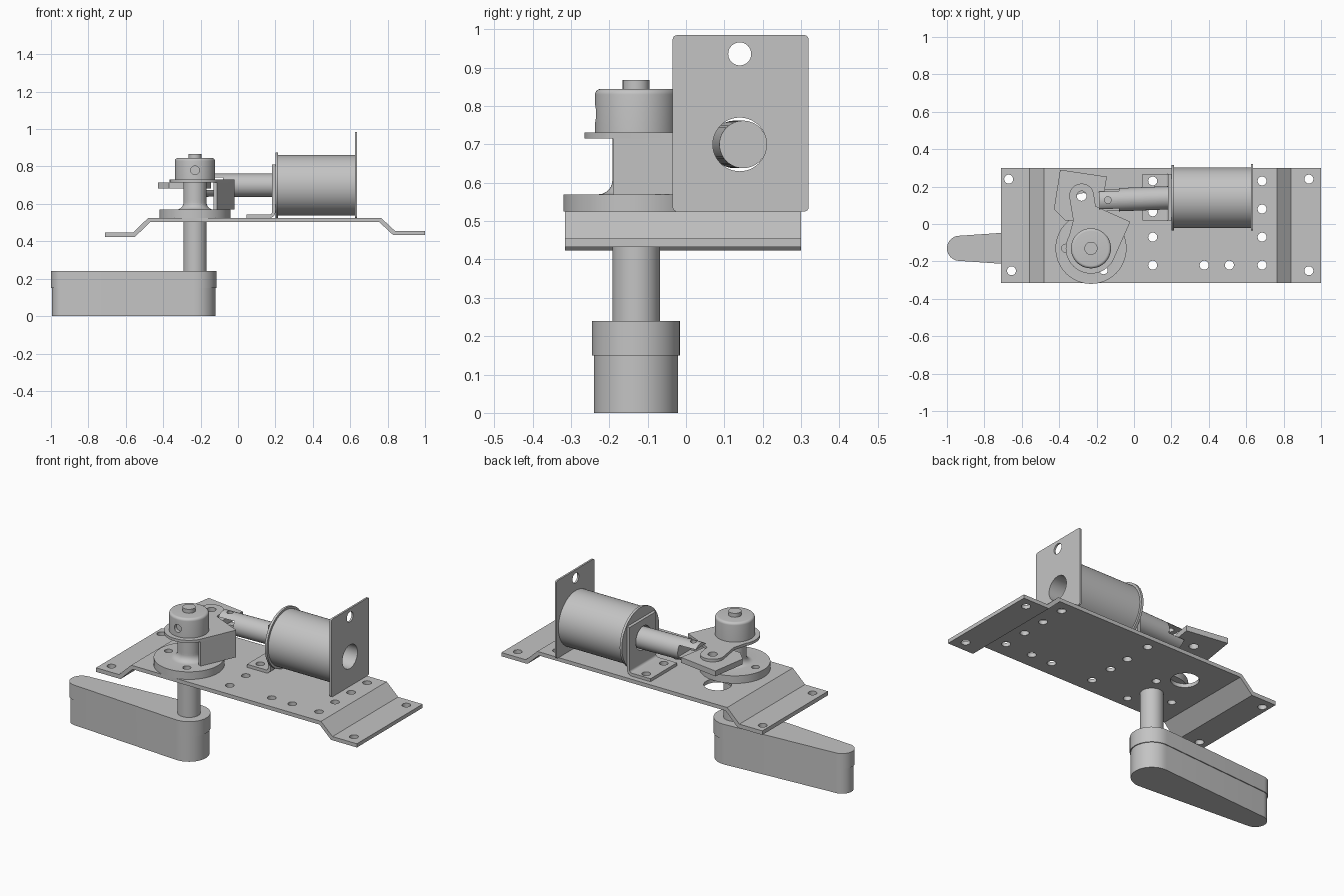
import bpy, bmesh
from math import pi, cos, sin, radians
from mathutils import Vector, Matrix

old = bpy.data.objects.get("Cube")
if old:
    bpy.data.objects.remove(old, do_unlink=True)

steel = bpy.data.materials.new("light_grey_metal")
steel.use_nodes = True
GREY = (0.55, 0.55, 0.55, 1)
steel.diffuse_color = GREY
steel.node_tree.nodes["Principled BSDF"].inputs["Base Color"].default_value = GREY


def finish(name, bm):
    """Turn a bmesh into a shaded, coloured object."""
    bmesh.ops.recalc_face_normals(bm, faces=bm.faces)
    me = bpy.data.meshes.new(name)
    bm.to_mesh(me)
    bm.free()
    ob = bpy.data.objects.new(name, me)
    bpy.context.collection.objects.link(ob)
    me.materials.append(steel)
    return ob


def prism(name, outline, lo, hi, axis="z"):
    """Extrude an outline along z, or an x-z profile along y."""
    def place(p, h):
        return (p[0], p[1], h) if axis == "z" else (p[0], h, p[1])
    bm = bmesh.new()
    face = bm.faces.new([bm.verts.new(place(p, lo)) for p in outline])
    ext = bmesh.ops.extrude_face_region(bm, geom=[face])
    shift = Vector(place((0, 0), hi - lo))
    bmesh.ops.translate(bm, vec=shift, verts=[v for v in ext["geom"] if isinstance(v, bmesh.types.BMVert)])
    return finish(name, bm)


def box(name, x0, x1, y0, y1, z0, z1):
    return prism(name, [(x0, y0), (x1, y0), (x1, y1), (x0, y1)], z0, z1)


def rod(name, a, b, r, seg=48):
    """Cylinder between two points."""
    a, b = Vector(a), Vector(b)
    d = b - a
    mat = Matrix.Translation((a + b) / 2) @ d.to_track_quat("Z", "Y").to_matrix().to_4x4()
    bm = bmesh.new()
    bmesh.ops.create_cone(bm, cap_ends=True, segments=seg, radius1=r, radius2=r, depth=d.length, matrix=mat)
    return finish(name, bm)


def lathe(name, profile, x, y, seg=64):
    """Spin an (r, z) profile about a vertical axis."""
    bm = bmesh.new()
    vs = [bm.verts.new((x + r, y, z)) for r, z in profile]
    edges = [bm.edges.new(p) for p in zip(vs, vs[1:])]
    bmesh.ops.spin(bm, geom=vs + edges, cent=(x, y, 0), axis=(0, 0, 1), angle=2 * pi, steps=seg)
    bmesh.ops.remove_doubles(bm, verts=bm.verts, dist=1e-5)
    return finish(name, bm)


def arc(cx, cy, r, a0, a1, n=24):
    return [(cx + r * cos(radians(a0 + (a1 - a0) * i / n)),
             cy + r * sin(radians(a0 + (a1 - a0) * i / n))) for i in range(n + 1)]


def cut(ob, cutters):
    """Subtract cutters, then discard them."""
    bpy.context.view_layer.objects.active = ob
    for c in cutters:
        c.hide_render = True
        m = ob.modifiers.new("cut", "BOOLEAN")
        m.operation, m.solver, m.object = "DIFFERENCE", "EXACT", c
        bpy.ops.object.modifier_apply(modifier=m.name)
        bpy.data.objects.remove(c, do_unlink=True)


def drill(ob, spots, r, z0=0.3, z1=1.0):
    cut(ob, [rod("drill", (x, y, z0), (x, y, z1), r, 24) for x, y in spots])


SX, SY = -0.23, -0.13          # shaft axis
CY, CZ = 0.14, 0.70            # coil axis
flange_holes = [(SX + 0.135 * cos(a), SY + 0.135 * sin(a)) for a in (pi / 3, pi, -pi / 3)]
foot_holes = [(0.10, 0.23), (0.10, 0.065)]

# Stepped mounting plate
top = [(-0.71, 0.448), (-0.56, 0.448), (-0.48, 0.525), (0.765, 0.525), (0.84, 0.455), (1.0, 0.455)]
under = [(1.0, 0.433), (0.83, 0.433), (0.755, 0.503), (-0.47, 0.503), (-0.55, 0.424), (-0.71, 0.424)]
plate = prism("mounting_plate", top + under, -0.315, 0.30, "y")
drill(plate, [(-0.67, 0.24), (-0.655, -0.25), (0.935, 0.24), (0.935, -0.25)], 0.024)
drill(plate, [(0.685, y) for y in (0.23, 0.08, -0.07, -0.22)], 0.024)
drill(plate, foot_holes + [(x, -0.22) for x in (0.10, 0.375, 0.51)] + [(0.10, -0.07)], 0.024)
drill(plate, flange_holes, 0.022)
drill(plate, [(-0.27, 0.09)], 0.075)

# Tapered handle with a slightly wider upper band
for name, grow, z0, z1 in (("handle_body", -0.005, 0, 0.15), ("handle_cap", 0, 0.15, 0.24)):
    shape = arc(SX, SY, 0.115 + grow, -94, 94) + arc(-0.933, SY, 0.067 + grow, 94, 266)
    prism(name, shape, z0, z1)

# Vertical shaft, bearing flange and hub
rod("shaft", (SX, SY, 0.235), (SX, SY, 0.84), 0.062)
fillet = [(0.098 - 0.036 * sin(t), 0.606 - 0.036 * cos(t)) for t in [i * pi / 12 for i in range(7)]]
flange = lathe("bearing_flange", [(0, 0.525), (0.19, 0.525), (0.19, 0.57)] + fillet + [(0.062, 0.62), (0, 0.62)], SX, SY)
drill(flange, flange_holes, 0.022, 0.5, 0.6)
hub = lathe("hub", [(0, 0.73), (0.107, 0.73)] + arc(0.092, 0.83, 0.015, 0, 90, 6) + [(0, 0.845)], SX, SY)
cut(hub, [rod("screw_hole", (SX, SY - 0.2, 0.78), (SX, SY - 0.085, 0.78), 0.023, 24)])
rod("shaft_tip", (SX, SY, 0.84), (SX, SY, 0.868), 0.035)

# Lever plate around the hub, with a rounded arm towards the plunger
lever = prism("lever_plate", arc(SX, SY, 0.135, 150, 330) + [(-0.02, 0.012), (-0.205, 0.095)]
              + arc(-0.28, 0.15, 0.066, 10, 190) + [(-0.325, 0.02)], 0.715, 0.731)
drill(lever, [(-0.28, 0.15)], 0.026)

# Bent tab hanging from the lever edge
prism("lever_tab", [(-0.02, 0.012), (-0.113, -0.19), (-0.131, -0.182), (-0.038, 0.02)], 0.57, 0.731)

# Link plate held in the plunger fork
link = prism("link_plate", [(-0.395, 0.29), (-0.145, 0.253), (-0.185, 0.01), (-0.37, 0.02), (-0.428, 0.08)], 0.683, 0.715)
drill(link, [(-0.28, 0.15)], 0.026)

# Slightly tilted plunger with a forked end and pin hole
plunger = rod("plunger", (-0.185, 0.126, CZ), (0.42, 0.149, CZ), 0.062)
cut(plunger, [box("fork_slot", -0.25, -0.08, 0, 0.3, 0.675, 0.74)])
drill(plunger, [(-0.14, 0.128)], 0.018)


def bore(ob, r=0.07):
    cut(ob, [rod("bore", (-0.1, CY, CZ), (0.9, CY, CZ), r)])


# Coil body and its front washer
coil = rod("coil", (0.21, CY, CZ), (0.626, CY, CZ), 0.162, 64)
bore(coil)
washer = rod("coil_washer", (0.2, CY, CZ), (0.214, CY, CZ), 0.175, 64)
bore(washer)

# Angle bracket that carries the plunger end of the coil
angle = prism("angle_bracket", [(0.045, 0.525), (0.17, 0.525)] + arc(0.168, 0.557, 0.032, -90, 0, 8)
              + [(0.2, 0.81), (0.182, 0.81)] + arc(0.168, 0.557, 0.014, 0, -90, 8) + [(0.045, 0.543)],
              0.02, 0.268, "y")
drill(angle, foot_holes, 0.024, 0.5, 0.6)
bore(angle)

# Tall end plate with rounded corners and a top hole
end = box("end_plate", 0.625, 0.636, -0.035, 0.32, 0.525, 0.985)
bm = bmesh.new()
bm.from_mesh(end.data)
corners = [e for e in bm.edges if abs(e.verts[0].co.x - e.verts[1].co.x) > 0.005]
bmesh.ops.bevel(bm, geom=corners, offset=0.012, segments=4, profile=0.5, affect="EDGES")
bm.to_mesh(end.data)
bm.free()
bore(end)
cut(end, [rod("top_hole", (0.5, CY, 0.936), (0.8, CY, 0.936), 0.03, 32)])

# Smooth shading on curved walls, crisp edges elsewhere
bpy.ops.object.select_all(action="DESELECT")
for ob in bpy.context.scene.objects:
    if ob.type == "MESH":
        ob.select_set(True)
        bpy.context.view_layer.objects.active = ob
bpy.ops.object.shade_smooth_by_angle(angle=radians(30))
